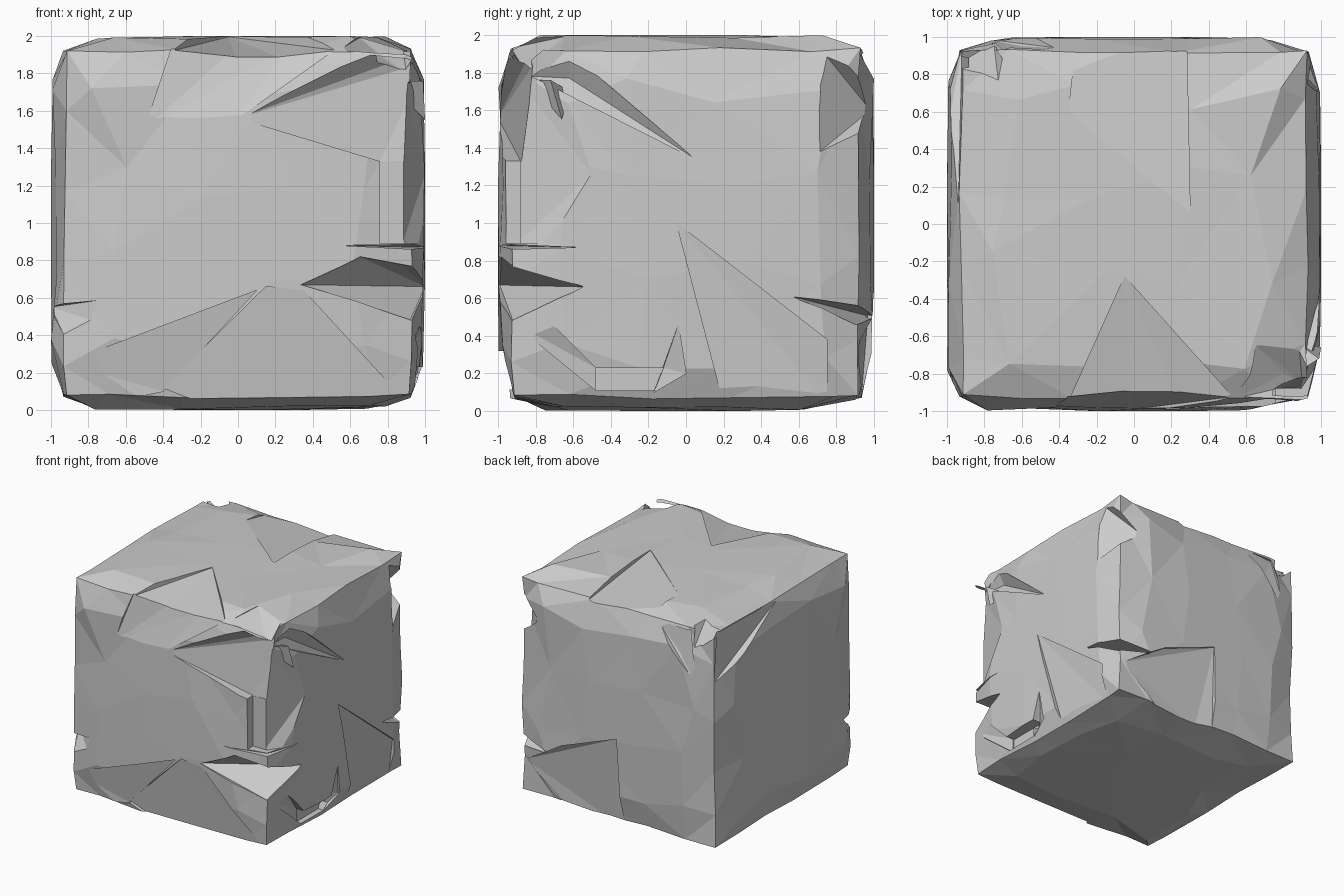
import bpy
import bmesh
import random
from mathutils import Vector

random.seed(4)
default = bpy.data.objects.get("Cube")
if default:
    bpy.data.objects.remove(default, do_unlink=True)

# Single stone colour
stone = bpy.data.materials.new("stone_grey")
stone.use_nodes = True
colour = (0.6, 0.6, 0.6, 1)
stone.diffuse_color = colour
stone.node_tree.nodes["Principled BSDF"].inputs["Base Color"].default_value = colour


def make_object(name, bm):
    bmesh.ops.recalc_face_normals(bm, faces=bm.faces[:])
    mesh = bpy.data.meshes.new(name)
    bm.to_mesh(mesh)
    bm.free()
    mesh.materials.append(stone)
    obj = bpy.data.objects.new(name, mesh)
    bpy.context.scene.collection.objects.link(obj)
    return obj


def hull_object(name, points):
    bm = bmesh.new()
    for p in points:
        bm.verts.new(p)
    result = bmesh.ops.convex_hull(bm, input=bm.verts[:])
    loose = {g for g in result["geom_interior"] + result["geom_unused"]
             if isinstance(g, bmesh.types.BMVert)}
    bmesh.ops.delete(bm, geom=list(loose), context="VERTS")
    return make_object(name, bm)


# Rough block: edges pulled in, faces swelling out to full width
def rough_block():
    bm = bmesh.new()
    bmesh.ops.create_cube(bm, size=2)
    bmesh.ops.subdivide_edges(bm, edges=bm.edges[:], cuts=4, use_grid_fill=True)
    for v in bm.verts:
        outer = [abs(c) > 0.99 for c in v.co]
        on_edge = sum(outer) > 1
        ring = any(0.5 < abs(c) < 0.9 for c in v.co)
        for i in range(3):
            side = 1 if v.co[i] > 0 else -1
            if outer[i]:
                if on_edge:
                    size = 0.93 + random.uniform(-0.02, 0.005)
                else:
                    size = 1 - (random.uniform(0, 0.028) if ring else 0)
            else:
                size = 0.73 if abs(v.co[i]) > 0.5 else 0.27
                size += random.uniform(-0.14, 0.06)
            v.co[i] = side * size
        v.co.z += 1
    bmesh.ops.triangulate(bm, faces=bm.faces[:])
    return make_object("stone_block", bm)


block = rough_block()


# A chip is the broken surface swept outward and cut from the block
def chip(name, direction, *points):
    sweep = Vector(direction) * 0.4
    inner = [Vector(p) for p in points]
    cutter = hull_object(name, inner + [p + sweep for p in inner])
    cutter.hide_render = True
    mod = block.modifiers.new(name, "BOOLEAN")
    mod.operation = "DIFFERENCE"
    mod.solver = "EXACT"
    mod.object = cutter
    bpy.context.view_layer.objects.active = block
    bpy.ops.object.modifier_apply(modifier=mod.name)
    bpy.data.objects.remove(cutter, do_unlink=True)


FRONT, RIGHT, BACK, UP = (0, -1, 0), (1, 0, 0), (0, 1, 0), (0, 0, 1)
FRONT_EDGE, BACK_EDGE = (1, -1, 0), (1, 1, 0)

# Front face breaks
chip("upper_wedge", FRONT, (0, -1, 1.56), (.76, -.88, 1.33), (1, -.87, 1.33),
     (1, -.8, 1.86), (.88, -.84, 1.88), (.68, -.95, 1.9))
chip("corner_slot", FRONT, (.76, -.88, .89), (.76, -.88, 1.34),
     (1.1, -.88, .89), (1.1, -.88, 1.34))
chip("lower_wedge", FRONT_EDGE, (.33, -.99, .67), (1, -.54, .66), (.88, -.88, .53),
     (.88, -.88, .77), (.92, -.92, .48), (.65, -.98, .82))
chip("thin_crack", FRONT_EDGE, (.55, -1, .88), (1, -.57, .87),
     (.86, -.86, .86), (.86, -.86, .885))
chip("front_base_slope", FRONT, (-.4, -.91, .12), (.15, -.99, .66),
     (.35, -.99, .64), (.9, -.91, .04), (-.2, -.9, .04))
chip("front_base_dent", FRONT, (-.93, -.95, .25), (-.65, -.95, .25),
     (.1, -.99, .64), (-.4, -.91, .1), (-.7, -.93, .04))
chip("left_edge_nick", (-1, -1, 0), (-.72, -.99, .59), (-.75, -.99, .47),
     (-.93, -.93, .4), (-.86, -.89, .57), (-1, -.75, .55))

# Dip in the front top edge, sloped on both faces
chip("front_top_dip", UP, (-.35, -.95, 1.92), (0, -1.05, 1.86),
     (.28, -1.05, 1.86), (.55, -.95, 1.92), (-.05, -.28, 1.995))
chip("front_top_slope", FRONT, (-.35, -.92, 1.95), (0, -.88, 1.95),
     (.28, -.88, 1.95), (.55, -.92, 1.95), (-.5, -.99, 1.5), (0, -.99, 1.56))

# Right face breaks
chip("edge_flat", RIGHT, (1, -.5, 1.26), (1, -.72, .89), (1, -.58, 1.7),
     (.88, -.9, .89), (.88, -.9, 1.77))
chip("right_upper_wedge", RIGHT, (1, .05, 1.34), (.88, -.62, 1.77),
     (.96, -.62, 1.91), (.89, -.82, 1.78))
chip("right_base_notch", RIGHT, (.89, -.48, .11), (.89, -.17, .11),
     (.89, -.48, .23), (.89, -.12, .23))
chip("right_notch_front_slope", RIGHT, (.97, -.92, .47), (.985, -.74, .49),
     (.9, -.48, .23), (.9, -.48, .11))
chip("right_notch_back_slope", RIGHT, (.985, -.04, .46), (.9, -.17, .1),
     (.91, -.12, .23), (.96, 0, .2))
chip("right_base_slope", RIGHT, (.995, -.05, 1), (.92, .75, .04),
     (.96, .75, .38), (.93, .2, .04))

# Back edge and back face breaks
chip("back_edge_upper", (1, 1, .3), (1, .7, 1.37), (.93, .93, 1.47), (.88, .84, 1.52),
     (.88, .88, 1.76), (.95, .72, 1.92), (.75, .98, 1.6))
chip("back_edge_lower", BACK_EDGE, (1, .56, .61), (.92, .9, .46),
     (.91, .91, .56), (.6, .99, .5))
chip("back_base_break", BACK, (-.03, .99, .8), (-.06, .93, .04), (.1, .9, .04),
     (.5, .91, .04), (.9, .92, .35), (.5, .98, .6))
chip("back_upper_dent", BACK, (-.8, .99, 1.45), (-.4, .94, 1.9),
     (-.7, .92, 1.9), (-.6, .95, 1.7))

# Left face corner break
chip("left_corner_slope", (-1, .3, .3), (-.92, .93, 1.5), (-.94, .1, 1.91),
     (-.88, .88, 1.9), (-.98, .6, 1.65))

# Top breaks
chip("top_back_dip", UP, (.3, .06, 1.995), (.23, 1.05, 1.87), (.28, 1.05, 1.89),
     (-.3, 1.05, 1.92), (-.35, .6, 1.99))
chip("top_front_corner", (1, -1, 1), (.55, -.93, 1.93), (.65, -.65, 1.99),
     (.88, -.63, 1.95), (.8, -.8, 1.86), (.9, -.85, 1.8))
chip("top_back_corner", (-1, 1, 1), (-.95, .85, 1.9), (-.72, .72, 1.99),
     (-.7, .88, 1.94), (-.85, .88, 1.88), (-.75, .97, 1.75))

# Splinter left standing on the right edge
hull_object("splinter", [(.8, -.84, 1.76), (.99, -.72, 1.76),
                         (1, -.66, 1.55), (.85, -.62, 1.7)])
